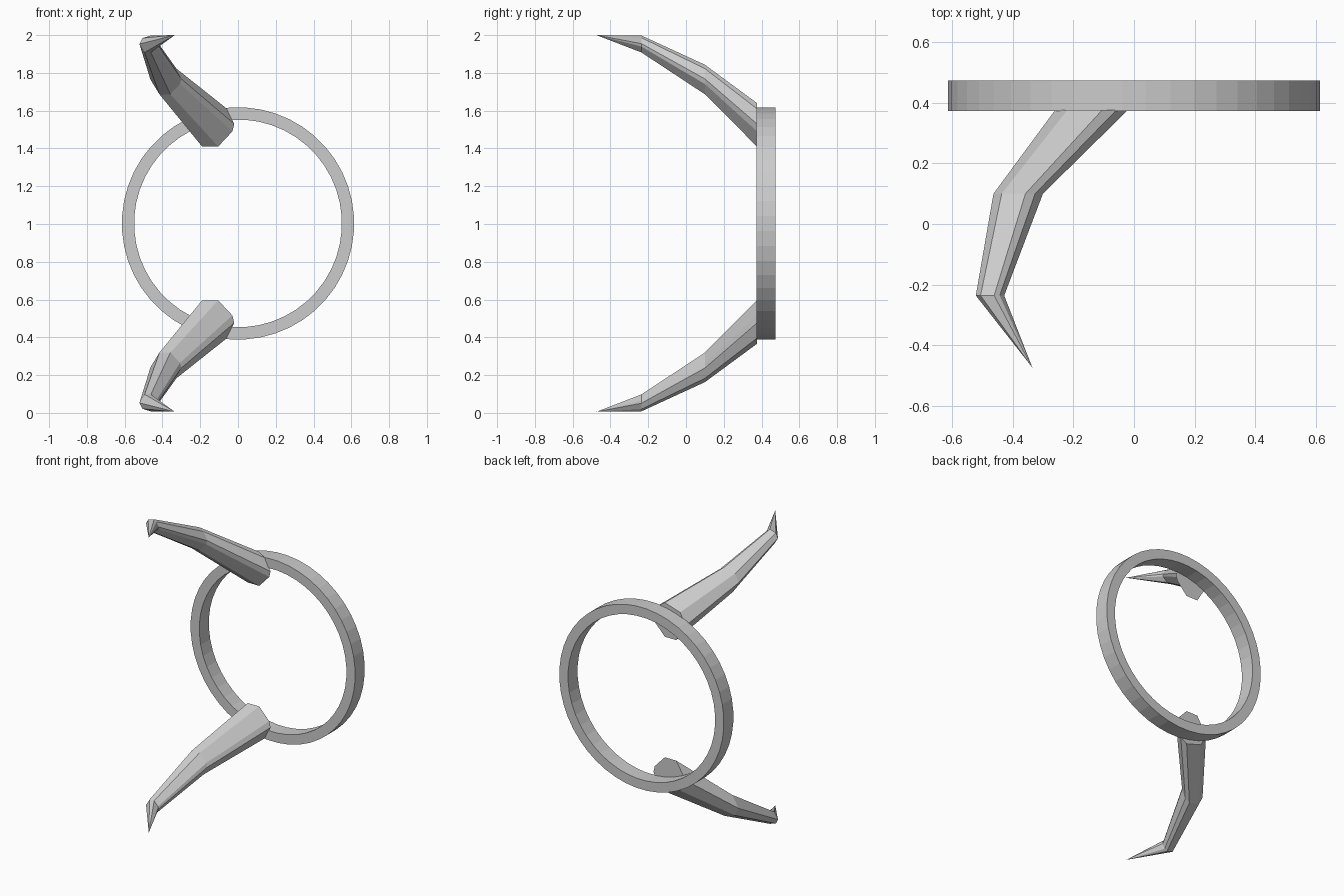
import bpy, bmesh, math

if "Cube" in bpy.data.objects:
    bpy.data.objects.remove(bpy.data.objects["Cube"], do_unlink=True)

grey = bpy.data.materials.new("light grey")
grey.use_nodes = True
colour = (0.6, 0.6, 0.6, 1)
grey.diffuse_color = colour
grey.node_tree.nodes["Principled BSDF"].inputs["Base Color"].default_value = colour

MID_Z = 1.003


def make_object(name, bm):
    bmesh.ops.recalc_face_normals(bm, faces=bm.faces)
    mesh = bpy.data.meshes.new(name)
    bm.to_mesh(mesh)
    bm.free()
    mesh.materials.append(grey)
    obj = bpy.data.objects.new(name, mesh)
    bpy.context.collection.objects.link(obj)
    return obj


# Flat band ring: a rectangle section swept around the y axis
def make_ring(sides=48, outer=0.615, inner=0.55, front=0.372, back=0.474):
    bm = bmesh.new()
    section = [(outer, front), (outer, back), (inner, back), (inner, front)]
    loops = []
    for i in range(sides):
        a = 2 * math.pi * (i + 0.5) / sides
        loops.append([bm.verts.new((r * math.sin(a), y, MID_Z + r * math.cos(a)))
                      for r, y in section])
    for i in range(sides):
        a, b = loops[i], loops[(i + 1) % sides]
        for j in range(4):
            k = (j + 1) % 4
            bm.faces.new((a[j], a[k], b[k], b[j]))
    make_object("ring", bm)


# Horn section around its own centre (x, z), and stations (x, y, z, scale)
SECTION = [(-0.05, -0.115), (0.035, -0.115), (0.11, -0.035), (0.12, 0.005),
           (0.082, 0.085), (0.035, 0.115), (-0.08, 0.08), (-0.12, 0.0)]
STATIONS = [(-0.14, 0.376, 1.525, 1), (-0.382, 0.10, 1.765, 0.68),
            (-0.475, -0.236, 1.953, 0.39)]
TIP = (-0.335, -0.474, 2.0)


def make_horn(name, flip):
    def place(x, y, z):
        return (x, y, 2 * MID_Z - z if flip else z)

    bm = bmesh.new()
    loops = [[bm.verts.new(place(x + s * u, y, z + s * v)) for u, v in SECTION]
             for x, y, z, s in STATIONS]
    tip = bm.verts.new(place(*TIP))
    n = len(SECTION)
    bm.faces.new(loops[0])
    for j in range(n):
        k = (j + 1) % n
        for a, b in zip(loops, loops[1:]):
            bm.faces.new((a[j], a[k], b[k], b[j]))
        bm.faces.new((loops[-1][j], loops[-1][k], tip))
    make_object(name, bm)


make_ring()
make_horn("upper_horn", False)
make_horn("lower_horn", True)
